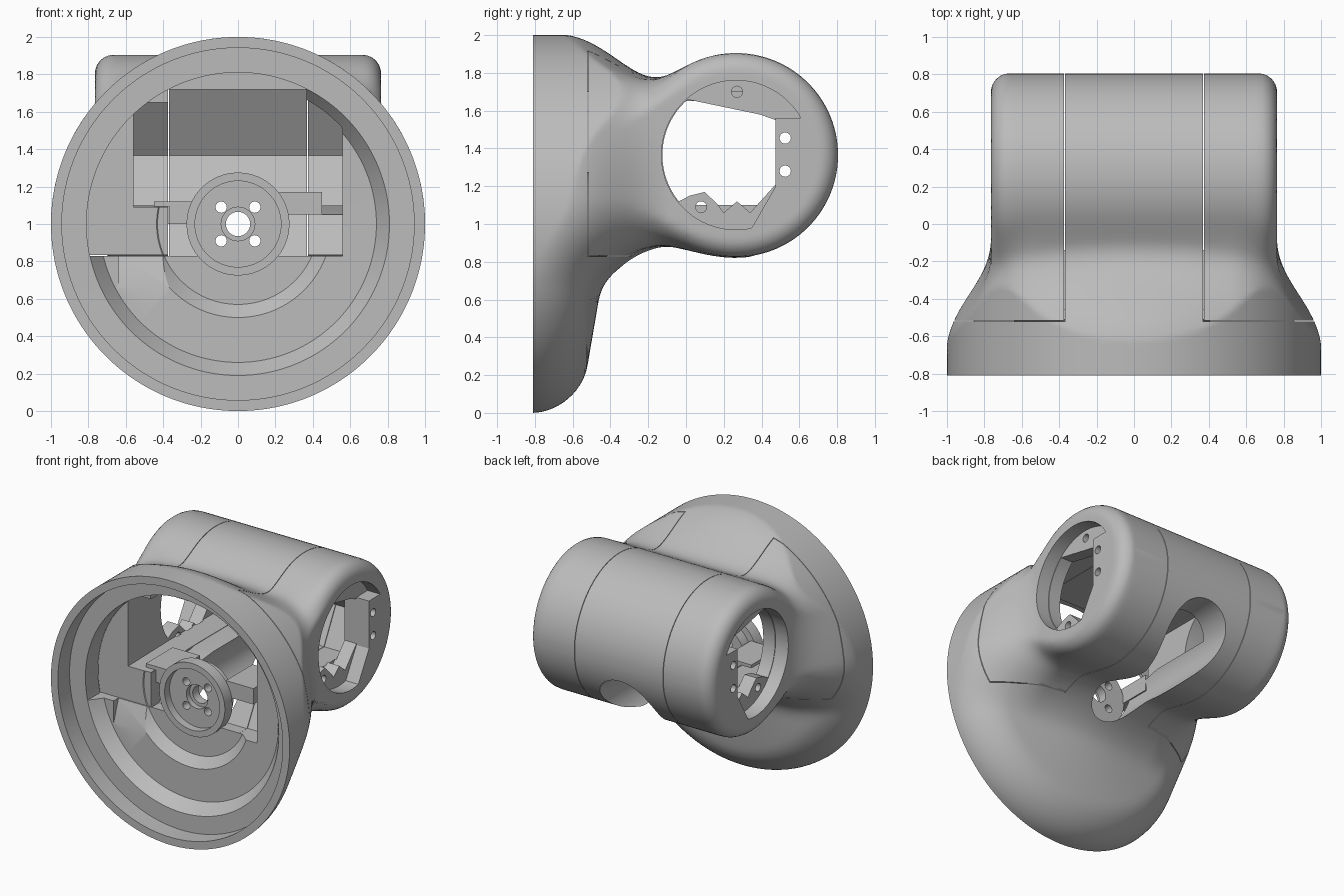
import bpy, bmesh, math

cube = bpy.data.objects.get("Cube")
if cube:
    bpy.data.objects.remove(cube, do_unlink=True)

grey = bpy.data.materials.new("matte grey")
grey.use_nodes = True
grey.diffuse_color = (0.5, 0.5, 0.5, 1)
grey.node_tree.nodes["Principled BSDF"].inputs["Base Color"].default_value = (0.5, 0.5, 0.5, 1)

TUBE_Y, TUBE_Z, TUBE_R, HALF_W = 0.265, 1.365, 0.54, 0.765


def loft(name, rings):
    """Closed solid through equal-sized rings of points."""
    bm = bmesh.new()
    vs = [[bm.verts.new(p) for p in ring] for ring in rings]
    n = len(vs[0])
    for a, b in zip(vs, vs[1:]):
        for i in range(n):
            j = (i + 1) % n
            bm.faces.new((a[i], a[j], b[j], b[i]))
    bm.faces.new(vs[0])
    bm.faces.new(vs[-1])
    bmesh.ops.recalc_face_normals(bm, faces=bm.faces)
    mesh = bpy.data.meshes.new(name)
    bm.to_mesh(mesh)
    bm.free()
    mesh.materials.append(grey)
    ob = bpy.data.objects.new(name, mesh)
    bpy.context.collection.objects.link(ob)
    return ob


def prism(name, x0, x1, pts):
    return loft(name, [[(x, y, z) for y, z in pts] for x in (x0, x1)])


def box(name, x0, x1, y0, y1, z0, z1):
    return prism(name, x0, x1, [(y0, z0), (y1, z0), (y1, z1), (y0, z1)])


def lathe(name, profile, x=0.0, z=1.0, n=96):
    """Solid turned around a line parallel to y; profile is (radius, y)."""
    turn = [2 * math.pi * i / n for i in range(n)]
    return loft(name, [[(x + r * math.cos(t), y, z + r * math.sin(t)) for t in turn]
                       for r, y in profile])


def arc(r, a0, a1, step=4):
    n = max(2, round(abs(a1 - a0) / step))
    angles = [math.radians(a0 + (a1 - a0) * i / n) for i in range(n + 1)]
    return [(TUBE_Y + r * math.cos(a), TUBE_Z + r * math.sin(a)) for a in angles]


def combine(ob, tool, op="DIFFERENCE"):
    mod = ob.modifiers.new("cut", "BOOLEAN")
    mod.operation, mod.object, mod.solver = op, tool, "MANIFOLD"
    bpy.context.view_layer.objects.active = ob
    bpy.ops.object.modifier_apply(modifier=mod.name)
    bpy.data.objects.remove(tool, do_unlink=True)


# Outer form: a rounded dish blended into a cross tube by a neck
def rounded(a, b, r):
    return min(max(a + r, b + r), 0) + math.hypot(max(a + r, 0), max(b + r, 0)) - r


def filleted(a, b, r):
    return max(r, min(a, b)) - math.hypot(max(r - a, 0), max(r - b, 0))


def softened(a, b, k):
    return min(a, b) - max(k - abs(a - b), 0) ** 2 / (4 * k)


def distance(x, y, z):
    r = math.hypot(x, z - 1)
    t = min(max((z - 0.65) / 0.5, 0), 1)
    thicker = 0.14 * t * t * (3 - 2 * t)
    back = (y + 0.53 - thicker + 0.171 * (r - 0.8)) * 0.986
    dish = rounded(r - 1, back, 0.25)
    side = abs(x) - HALF_W
    tube = rounded(side, math.hypot(y - TUBE_Y, z - TUBE_Z) - TUBE_R, 0.1)
    section = rounded(side, abs(z - 1.32) - 0.435, 0.25)
    neck = max(section, y - TUBE_Y, -0.5 - y)
    arm = max(softened(tube, neck, 0.1), side)
    return max(filleted(dish, arm, 0.3), r - 1 - 2 * max(y + 0.3, 0))


def outline(y, n=200):
    s = min(max((y + 0.7) / 0.7, 0), 1)
    zc = 1 + 0.365 * s
    high = 1 - 0.46 * s
    if y > TUBE_Y:
        high = math.sqrt(TUBE_R ** 2 - (y - TUBE_Y) ** 2)
    ring = []
    for i in range(n):
        t = 2 * math.pi * (i + 0.5) / n
        dx, dz = (1 - 0.235 * s) * math.cos(t), high * math.sin(t)
        lo, hi = 0.0, 2.2
        for _ in range(20):
            mid = (lo + hi) / 2
            if distance(dx * mid, y, zc + dz * mid) < 0:
                lo = mid
            else:
                hi = mid
        ring.append((dx * lo, y, zc + dz * lo))
    return ring


slices = [-0.81, -0.78]
slices += [-0.76 + 0.02 * i for i in range(10)]
slices += [-0.56 + 0.008 * i for i in range(26)]
slices += [-0.35 + 0.025 * i for i in range(25)]
slices += [TUBE_Y + TUBE_R * math.sin(math.radians(a)) for a in range(3, 89, 4)]
shell = loft("dish_body", [outline(y) for y in slices])

# Stepped recess in the dish, ending in the hub pit
combine(shell, lathe("recess", [(0.942, -0.9), (0.942, -0.67), (0.81, -0.669),
                                (0.74, -0.575), (0.5, -0.574), (0.43, -0.51)], n=128))

# Opening behind the recess, with a sloped pocket below it
window = lathe("window", [(0.81, -0.69), (0.81, -0.515)], n=128)
combine(window, box("limit", -1, 0.367, -0.9, 0, 0.83, 2), "INTERSECT")
combine(shell, window)
combine(shell, prism("pocket", -0.64, -0.3, [(-0.585, 0.63), (-0.515, 0.83), (-0.515, 0.84), (-0.585, 0.84)]))


# Motor bay inside the neck and tube
def bay(x0, x1, floor, top):
    pts = [(-0.6, floor), (-0.6, top), (0.42, top), (0.64, TUBE_Z), (0.5, 1.1), (0, 1.1)]
    if floor < 1:
        pts += [(-0.3, 1.05), (-0.42, floor)]
    combine(shell, prism("bay", x0, x1, pts))


bay(-0.367, 0.367, 0.83, 1.72)
bay(-0.56, -0.36, 1.09, 1.65)
bay(0.36, 0.56, 0.83, 1.7)

# Round end openings with a shaped inner plate
rim = arc(0.395, 30, 282) + [(0.475, 1.2), (0.475, 1.56)]
inner = arc(0.39, 131, 219) + [(0.02, 1.15), (0.1, 1.17), (0.17, 1.1), (0.2, 1.06), (0.27, 1.12),
                              (0.34, 1.06), (0.475, 1.21), (0.475, 1.55), (0.39, 1.58)]
for s in (-1, 1):
    combine(shell, prism("end_opening", s * 0.66, s * 0.9, rim))
    combine(shell, prism("end_passage", s * 0.55, s * 0.67, inner))
    for hy, hz in ((0.525, 1.455), (0.525, 1.28), (0.27, 1.7), (0.08, 1.09)):
        pts = [(hy + 0.03 * math.cos(k * math.pi / 8), hz + 0.03 * math.sin(k * math.pi / 8))
               for k in range(16)]
        combine(shell, prism("screw_hole", s * 0.55, s * 0.9, pts))

# Slot under the tube, in line with the hub
combine(shell, lathe("slot", [(0.23, -0.54), (0.23, 1)], n=64))


# Side covers parted from the body by a fine seam
def cover_zone(s, gap):
    y, z = -0.519 + gap, 0.831 + gap
    return prism("cover_zone", s * (0.371 + gap), s * 1.2,
                 [(y, z), (-0.15, z), (-0.15, 0.7), (1, 0.7), (1, 2.2), (y, 2.2)])


covers = []
for s, side in ((1, "left"), (-1, "right")):
    cover = shell.copy()
    cover.data = shell.data.copy()
    cover.name = side + "_cover"
    bpy.context.collection.objects.link(cover)
    covers.append(cover)
    combine(cover, cover_zone(s, 0.002), "INTERSECT")
for s in (1, -1):
    combine(shell, cover_zone(s, -0.002))

# Hub cup with a centre bore and four screw holes
hub = lathe("hub", [(0.275, -0.55), (0.275, -0.46), (0.228, -0.459), (0.228, -0.38)], n=64)
combine(hub, lathe("cup", [(0.23, -0.8), (0.23, -0.49)], n=64))
combine(hub, lathe("counterbore", [(0.09, -0.7), (0.09, -0.45)], n=32))
combine(hub, lathe("bore", [(0.065, -0.7), (0.065, -0.3)], n=32))
for x in (-0.09, 0.09):
    for z in (-0.09, 0.09):
        combine(hub, lathe("hole", [(0.03, -0.7), (0.03, -0.3)], x, 1 + z, 24))

# Arms tying the hub to the bay
arms = [box("left_hub_arm", 0.22, 0.45, -0.46, -0.14, 1.05, 1.17),
        box("right_hub_arm", -0.45, -0.22, -0.46, -0.14, 1.0, 1.12)]

bpy.ops.object.select_all(action="DESELECT")
for ob in [shell, hub] + covers + arms:
    ob.select_set(True)
bpy.context.view_layer.objects.active = shell
bpy.ops.object.shade_smooth_by_angle(angle=math.radians(30))
